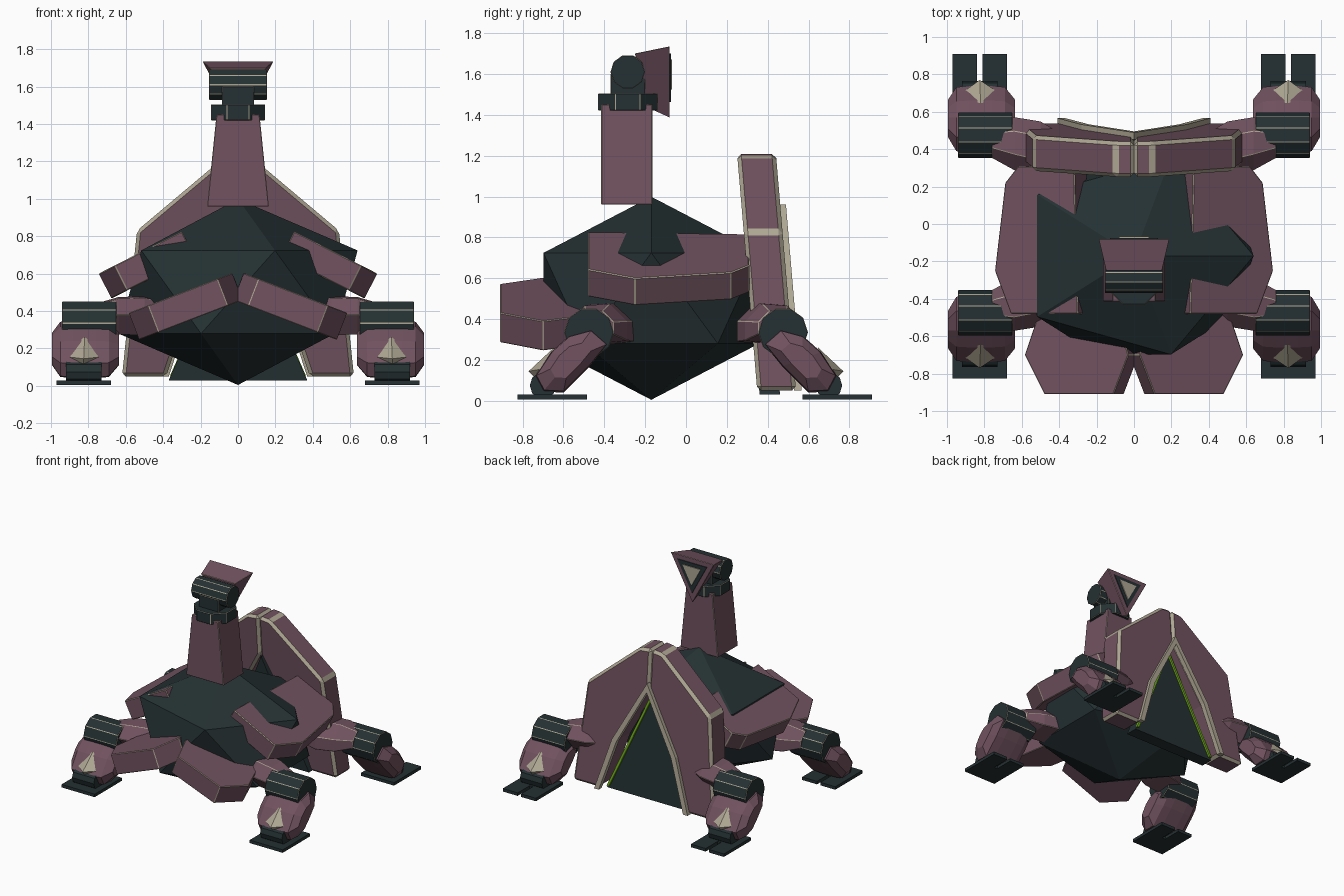
import bpy, bmesh, math

if "Cube" in bpy.data.objects:
    bpy.data.objects.remove(bpy.data.objects["Cube"])


def material(name, rgb):
    m = bpy.data.materials.new(name)
    m.diffuse_color = (*rgb, 1)
    m.use_nodes = True
    m.node_tree.nodes["Principled BSDF"].inputs["Base Color"].default_value = m.diffuse_color
    return m


MAUVE = material("mauve plating", (0.165, 0.085, 0.115))
DARK = material("dark slate", (0.018, 0.030, 0.032))
CREAM = material("cream trim", (0.42, 0.38, 0.29))
GREEN = material("lime glow", (0.16, 0.42, 0.01))


def finish(name, bm, mat, trim=0.0):
    """Turn a bmesh into an object; trim > 0 chamfers sharp edges in cream."""
    bmesh.ops.recalc_face_normals(bm, faces=bm.faces)
    me = bpy.data.meshes.new(name)
    bm.to_mesh(me)
    bm.free()
    me.materials.append(mat)
    me.materials.append(CREAM)
    ob = bpy.data.objects.new(name, me)
    bpy.context.collection.objects.link(ob)
    if trim:
        b = ob.modifiers.new("trim", 'BEVEL')
        b.width, b.segments, b.material = trim, 1, 1
        b.limit_method, b.angle_limit = 'ANGLE', math.radians(25)
    return ob


def loft(name, sections, mat, trim=0.0):
    """Skin equal-length rings of points and cap both ends."""
    bm = bmesh.new()
    rings = [[bm.verts.new(p) for p in s] for s in sections]
    n = len(rings[0])
    for a, b in zip(rings, rings[1:]):
        for i in range(n):
            j = (i + 1) % n
            bm.faces.new((a[i], a[j], b[j], b[i]))
    bm.faces.new(rings[0])
    bm.faces.new(rings[-1])
    return finish(name, bm, mat, trim)


def box(name, x0, x1, y0, y1, z0, z1, mat, trim=0.0):
    return loft(name, [[(x0, y0, z), (x1, y0, z), (x1, y1, z), (x0, y1, z)]
                       for z in (z0, z1)], mat, trim)


def barrel(name, x0, x1, y, z, r, mat, trim=0.0):
    """Ten-sided cylinder along x."""
    ring = [(y + r * math.cos(i * math.tau / 10), z + r * math.sin(i * math.tau / 10))
            for i in range(10)]
    return loft(name, [[(x, a, b) for a, b in ring] for x in (x0, x1)], mat, trim)


def slab(name, s, outline, z0, angle, thick, mat, trim):
    """Sloping plate: outline seen from above, falling away outwards from z0 at x=0."""
    t = math.tan(angle)
    top = [(x, y, z0 - t * x) for x, y in outline]
    dx, dz = thick * math.sin(angle), thick * math.cos(angle)
    low = [(x - dx, y, z - dz) for x, y, z in top]
    return loft(name, [[(s * x, y, z) for x, y, z in r] for r in (top, low)], mat, trim)


def upright(name, s, outline, y0, y1, mat, trim=0.0):
    """Profile in x-z, given depth in y and leaning back towards its foot."""
    return loft(name, [[(s * x, y + (1.21 - z) * 0.085, z) for x, z in outline]
                       for y in (y0, y1)], mat, trim)


# Faceted body core
bm = bmesh.new()
bmesh.ops.create_icosphere(bm, subdivisions=1, radius=1)
for v in bm.verts:
    v.co = (v.co.x * 0.715, v.co.y * 0.62 - 0.17, v.co.z * 0.497 + 0.502)
finish("body_core", bm, DARK)

# Neck, collar and head joint
loft("neck", [[(-w, -0.415, z), (w, -0.415, z), (w, -0.165, z), (-w, -0.165, z)]
              for w, z in ((0.165, 0.96), (0.115, 1.45))], MAUVE, 0.003)
octagon = [(0.157 * math.cos((i + .5) * math.tau / 8),
            -0.285 + 0.157 * math.sin((i + .5) * math.tau / 8)) for i in range(8)]
loft("collar", [[(x, y, z) for x, y in octagon] for z in (1.42, 1.505)], DARK, 0.003)
box("head_support", -0.085, 0.085, -0.37, -0.20, 1.49, 1.60, DARK, 0.003)
barrel("head_barrel", -0.155, 0.155, -0.285, 1.61, 0.085, DARK, 0.003)

# Triangular head shroud with nested insets on its back
loft("head_shroud", [[(-0.15, -0.25, 1.70), (0.15, -0.25, 1.70), (0, -0.20, 1.44)],
                     [(-0.19, -0.08, 1.735), (0.19, -0.08, 1.735), (0, -0.08, 1.385)]], MAUVE, 0.002)
for name, k, y, mat in (("shroud_recess", 0.68, -0.074, DARK),
                        ("shroud_lens", 0.42, -0.068, CREAM)):
    tri = [(-0.19 * k, 1.625 + 0.11 * k), (0.19 * k, 1.625 + 0.11 * k), (0, 1.625 - 0.24 * k)]
    loft(name, [[(x, yy, z) for x, z in tri] for yy in (-0.081, y)], mat)

# Tent panel in the rear arch
loft("tent_panel", [[(x, y + (1.21 - z) * 0.085, z)
                     for x, z in ((-0.37, 0.03), (0.37, 0.03), (0, 0.88))]
                    for y in (0.26, 0.36)], DARK)

for s, side in ((-1, "left"), (1, "right")):
    # Rear arch half, its raised inner rim and glowing strip
    upright(side + "_arch", s, [(0, 1.21), (0.10, 1.20), (0.54, 0.83), (0.62, 0.05),
                                (0.385, 0.05), (0.25, 0.45), (0, 0.90)], 0.25, 0.44, MAUVE, 0.02)
    upright(side + "_arch_rim", s, [(0, 0.96), (0.28, 0.46), (0.41, 0.05), (0.37, 0.05),
                                    (0.24, 0.45), (0, 0.89)], 0.43, 0.468, CREAM)
    upright(side + "_glow_strip", s, [(0.01, 0.86), (0.365, 0.05), (0.345, 0.05), (0.0, 0.84)],
            0.355, 0.375, GREEN)

    # Shoulder and front skirt plates
    slab(side + "_shoulder_plate", s, [(0.32, 0.30), (0.62, 0.31), (0.69, 0.22), (0.745, -0.25),
                                       (0.66, -0.48), (0.30, -0.48)],
         0.98, math.radians(27), 0.15, MAUVE, 0.005)
    slab(side + "_skirt_plate", s, [(0.03, -0.70), (0.11, -0.91), (0.48, -0.91), (0.585, -0.70),
                                    (0.50, -0.45), (0.10, -0.45)],
         0.615, math.radians(21), 0.155, MAUVE, 0.004)

    for f, end in ((-1, "front"), (1, "rear")):
        tag = f"{side}_{end}_"
        # Upper arm joining the hip barrel to the body
        arm = [(0.25, 0.29), (0.25, 0.39), (0.34, 0.48), (0.47, 0.47), (0.55, 0.38), (0.46, 0.27)]
        loft(tag + "arm", [[(s * x, f * (0.41 + (y - 0.41) * k + dy), 0.38 + (z - 0.38) * k)
                            for y, z in arm]
                           for x, k, dy in ((0.40, 0.8, -0.03), (0.50, 1.0, 0.0),
                                            (0.64, 0.95, 0.03), (0.76, 0.6, 0.04))], MAUVE, 0.003)
        # Hip barrel
        barrel(tag + "hip_barrel", s * 0.65, s * 0.94, f * 0.475, 0.335, 0.122, DARK, 0.003)
        # Shin block, wide in the middle and tapered at both sides
        shin = [(0.46, 0.35), (0.57, 0.32), (0.66, 0.24), (0.74, 0.12), (0.70, 0.045),
                (0.60, 0.04), (0.47, 0.17), (0.38, 0.28)]
        loft(tag + "shin", [[(s * x, f * (0.57 + (y - 0.57) * k), 0.20 + (z - 0.20) * k)
                             for y, z in shin]
                            for x, k in ((0.635, 0.55), (0.69, 0.95), (0.76, 1.0),
                                         (0.88, 1.0), (0.95, 0.95), (0.995, 0.55))], MAUVE)
        # Cream knee cap pyramid
        bm = bmesh.new()
        ring = [bm.verts.new((s * x, f * y, z)) for x, y, z in
                ((0.69, 0.68, 0.16), (0.82, 0.645, 0.262), (0.95, 0.68, 0.16), (0.83, 0.70, 0.07))]
        tip = bm.verts.new((s * 0.825, f * 0.77, 0.145))
        for i in range(4):
            bm.faces.new((ring[i], ring[(i + 1) % 4], tip))
        bm.faces.new(ring)
        finish(tag + "knee_cap", bm, CREAM)
        # Ankle and split foot, the toes always pointing to the rear
        barrel(tag + "ankle", s * 0.73, s * 0.92, f * 0.70, 0.075, 0.065, DARK)
        y0 = -0.825 if f < 0 else 0.57
        outline = [(0.68, 0), (0.97, 0), (0.97, 0.34), (0.84, 0.34), (0.84, 0.19),
                   (0.81, 0.19), (0.81, 0.34), (0.68, 0.34)]
        loft(tag + "foot", [[(s * x, y0 + y, z) for x, y in outline]
                            for z in (0.006, 0.03)], DARK)
